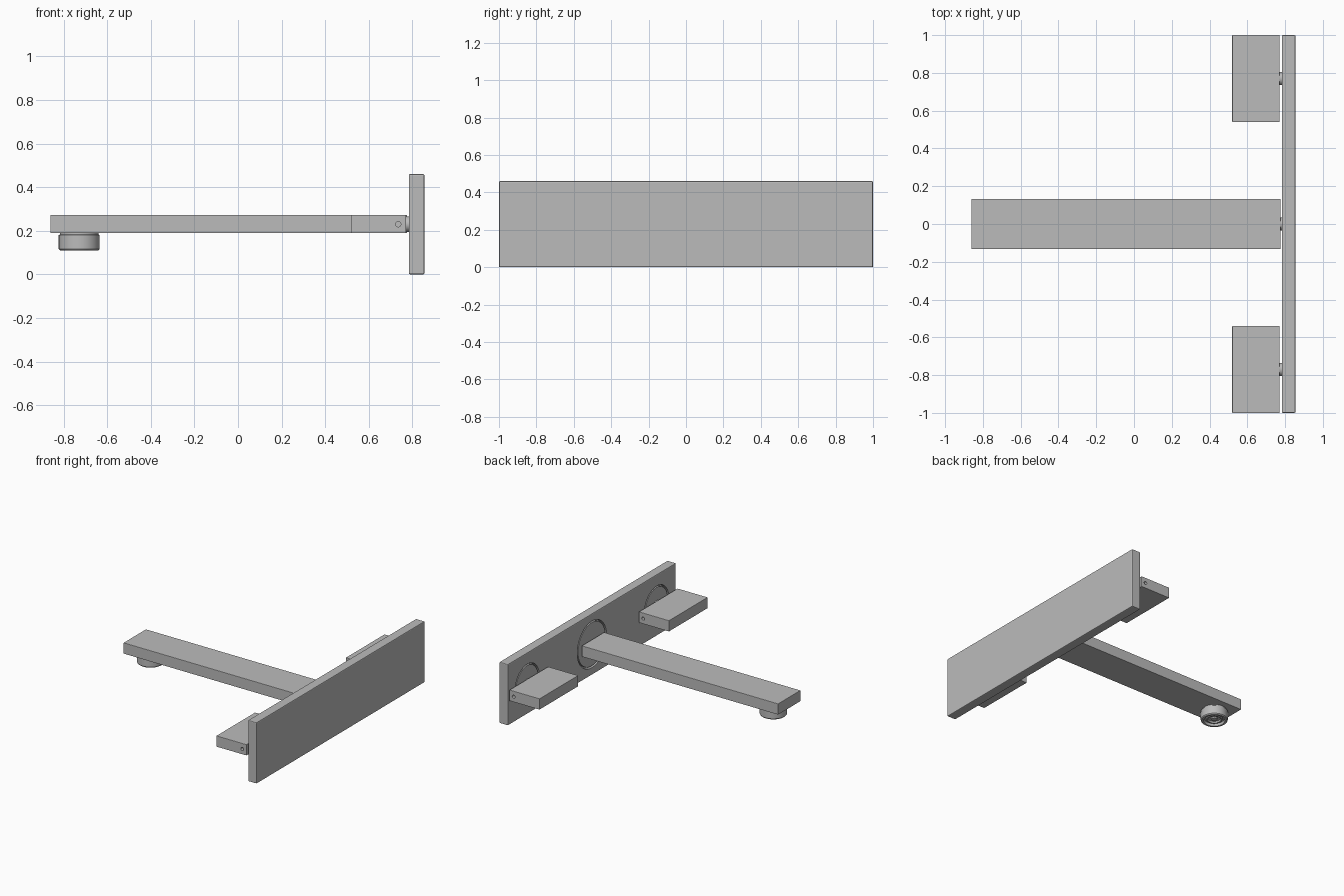
import bpy, math

cube = bpy.data.objects.get("Cube")
if cube:
    bpy.data.objects.remove(cube, do_unlink=True)

# Single satin grey finish
metal = bpy.data.materials.new("satin_grey")
metal.use_nodes = True
GREY = (0.5, 0.5, 0.5, 1.0)
metal.diffuse_color = GREY
metal.node_tree.nodes["Principled BSDF"].inputs["Base Color"].default_value = GREY


def finish(obj, name, bevel=0.0, smooth=False):
    obj.name = name
    obj.data.materials.clear()
    obj.data.materials.append(metal)
    if bevel:
        mod = obj.modifiers.new("soft_edge", "BEVEL")
        mod.width = bevel
        mod.segments = 2
        mod.limit_method = "ANGLE"
        bpy.ops.object.modifier_apply(modifier=mod.name)
    if smooth:
        bpy.ops.object.shade_smooth_by_angle(angle=math.radians(35))
    return obj


def box(name, x, y, z, bevel=0.0):
    """Box from (min, max) ranges."""
    bpy.ops.mesh.primitive_cube_add(size=1, location=[sum(r) / 2 for r in (x, y, z)])
    obj = bpy.context.object
    obj.scale = [r[1] - r[0] for r in (x, y, z)]
    bpy.ops.object.transform_apply(location=False, rotation=False, scale=True)
    return finish(obj, name, bevel)


def cylinder(name, radius, depth, centre, axis="Z", verts=64):
    rot = {"X": (0, math.pi / 2, 0), "Y": (math.pi / 2, 0, 0), "Z": (0, 0, 0)}[axis]
    bpy.ops.mesh.primitive_cylinder_add(vertices=verts, radius=radius, depth=depth,
                                        location=centre, rotation=rot)
    return finish(bpy.context.object, name, smooth=True)


def cut(target, cutter):
    cutter.hide_render = True
    bpy.context.view_layer.objects.active = target
    mod = target.modifiers.new("cut", "BOOLEAN")
    mod.operation = "DIFFERENCE"
    mod.solver = "EXACT"
    mod.object = cutter
    bpy.ops.object.modifier_apply(modifier=mod.name)
    bpy.data.objects.remove(cutter, do_unlink=True)


def lathe(name, profile, centre, steps=64):
    """Revolve a closed (radius, z) profile that starts and ends on the axis."""
    verts, faces, n = [], [], len(profile)
    for s in range(steps):
        a = 2 * math.pi * s / steps
        verts += [(r * math.cos(a), r * math.sin(a), z) for r, z in profile]
    for s in range(steps):
        t = (s + 1) % steps
        faces += [(s * n + i, t * n + i, t * n + i + 1, s * n + i + 1) for i in range(n - 1)]
    mesh = bpy.data.meshes.new(name)
    mesh.from_pydata(verts, [], faces)
    obj = bpy.data.objects.new(name, mesh)
    bpy.context.collection.objects.link(obj)
    bpy.ops.object.select_all(action="DESELECT")
    obj.select_set(True)
    bpy.context.view_layer.objects.active = obj
    obj.location = centre
    bpy.ops.object.mode_set(mode="EDIT")
    bpy.ops.mesh.select_all(action="SELECT")
    bpy.ops.mesh.remove_doubles(threshold=1e-5)
    bpy.ops.mesh.normals_make_consistent(inside=False)
    bpy.ops.object.mode_set(mode="OBJECT")
    return finish(obj, name, smooth=True)


MID_Z = 0.23
ARM_Z = (0.19, 0.272)

# Wall plate with three round recesses
plate = box("wall_plate", (0.783, 0.855), (-1, 1), (0, 0.46), bevel=0.006)
ports = [("spout", 0.0, 0.175), ("left_handle", 0.77, 0.145), ("right_handle", -0.77, 0.145)]
for label, y, radius in ports:
    cut(plate, cylinder("recess_cutter", radius, 0.06, (0.783, y, MID_Z), "X"))
    # Disc seated in the recess, and the stem that carries the part
    cylinder(label + "_disc", radius - 0.012, 0.03, (0.80, y, MID_Z), "X")
    cylinder(label + "_stem", 0.035, 0.06, (0.78, y, MID_Z), "X", 32)

# Long flat spout
box("spout", (-0.86, 0.775), (-0.133, 0.133), ARM_Z, bevel=0.002)

# Flat lever handles with a pin hole at each end
for label, y0, y1 in (("left_handle", 0.54, 1.0), ("right_handle", -1.0, -0.54)):
    handle = box(label, (0.52, 0.77), (y0, y1), ARM_Z, bevel=0.002)
    for y in (y0, y1):
        cut(handle, cylinder("pin_cutter", 0.012, 0.06, (0.735, y, MID_Z), "Y", 24))

# Round outlet under the spout tip with concentric rings inside
outlet = [(0, 0.195), (0.088, 0.195), (0.088, 0.184), (0.094, 0.18), (0.094, 0.117),
          (0.088, 0.11), (0.074, 0.11), (0.070, 0.128), (0.058, 0.128), (0.056, 0.118),
          (0.046, 0.118), (0.043, 0.130), (0.024, 0.130), (0.021, 0.122), (0, 0.122)]
lathe("water_outlet", outlet, (-0.728, 0, 0))
